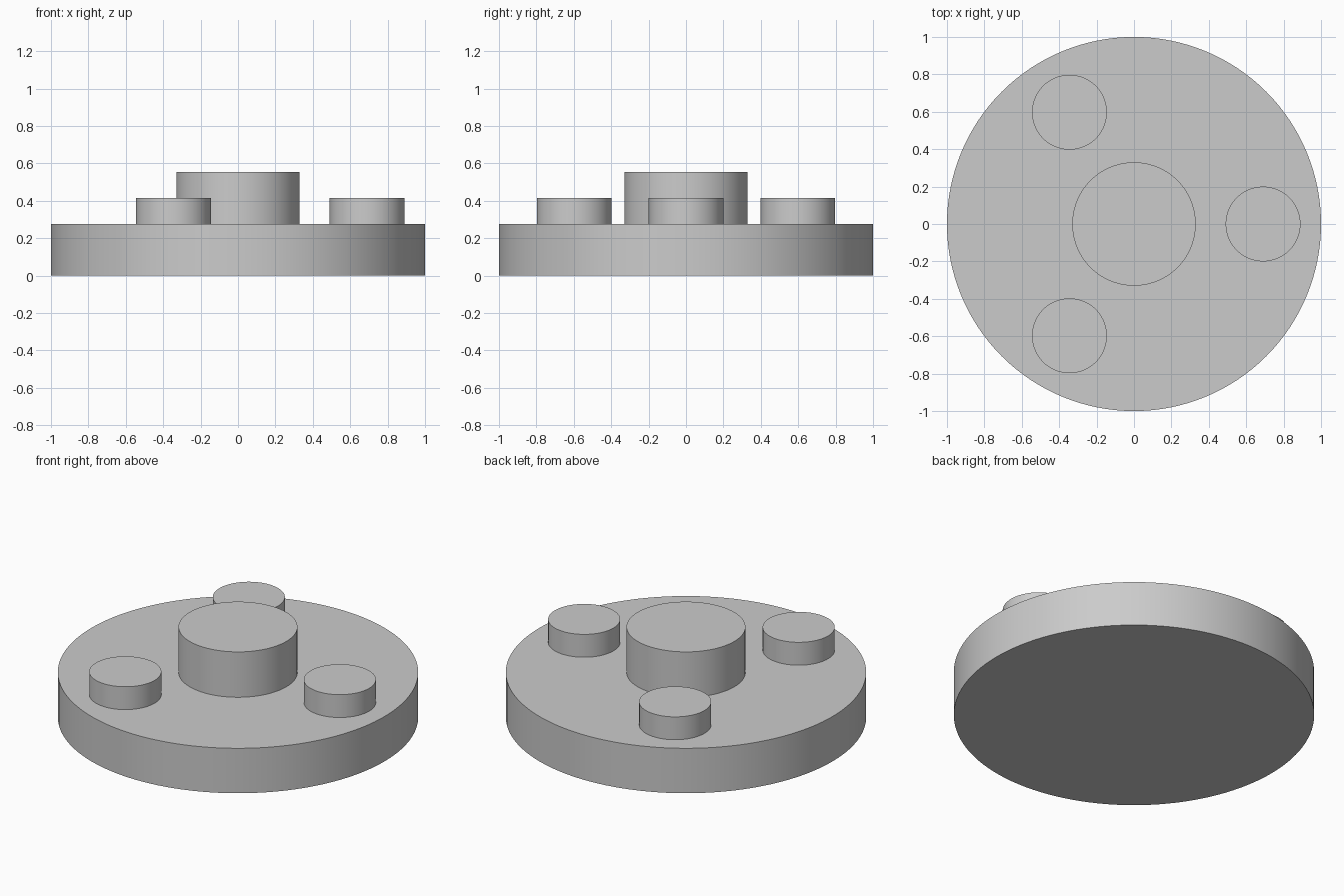
import bpy
import math

cube = bpy.data.objects.get("Cube")
if cube:
    bpy.data.objects.remove(cube, do_unlink=True)

grey = bpy.data.materials.new("light_grey")
grey.use_nodes = True
grey.diffuse_color = (0.6, 0.6, 0.6, 1)
for node in grey.node_tree.nodes:
    if node.type == 'BSDF_PRINCIPLED':
        node.inputs["Base Color"].default_value = grey.diffuse_color


def disc(name, radius, bottom, top, x=0, y=0, sides=96):
    """Upright smooth-sided cylinder between two heights."""
    bpy.ops.mesh.primitive_cylinder_add(
        vertices=sides, radius=radius, depth=top - bottom,
        location=(x, y, (bottom + top) / 2))
    part = bpy.context.object
    part.name = name
    part.data.materials.append(grey)
    bpy.ops.object.shade_smooth_by_angle(angle=math.radians(30))
    return part


BASE_TOP = 0.275

# Round base plate and central hub
disc("base_plate", 1.0, 0, BASE_TOP, sides=128)
disc("center_hub", 0.33, BASE_TOP, 0.553)

# Three low studs spaced evenly around the hub
for i, place in enumerate(("left", "back_right", "front_right")):
    angle = i * math.tau / 3
    disc(f"{place}_stud", 0.2, BASE_TOP, 0.415,
         0.69 * math.cos(angle), 0.69 * math.sin(angle))
